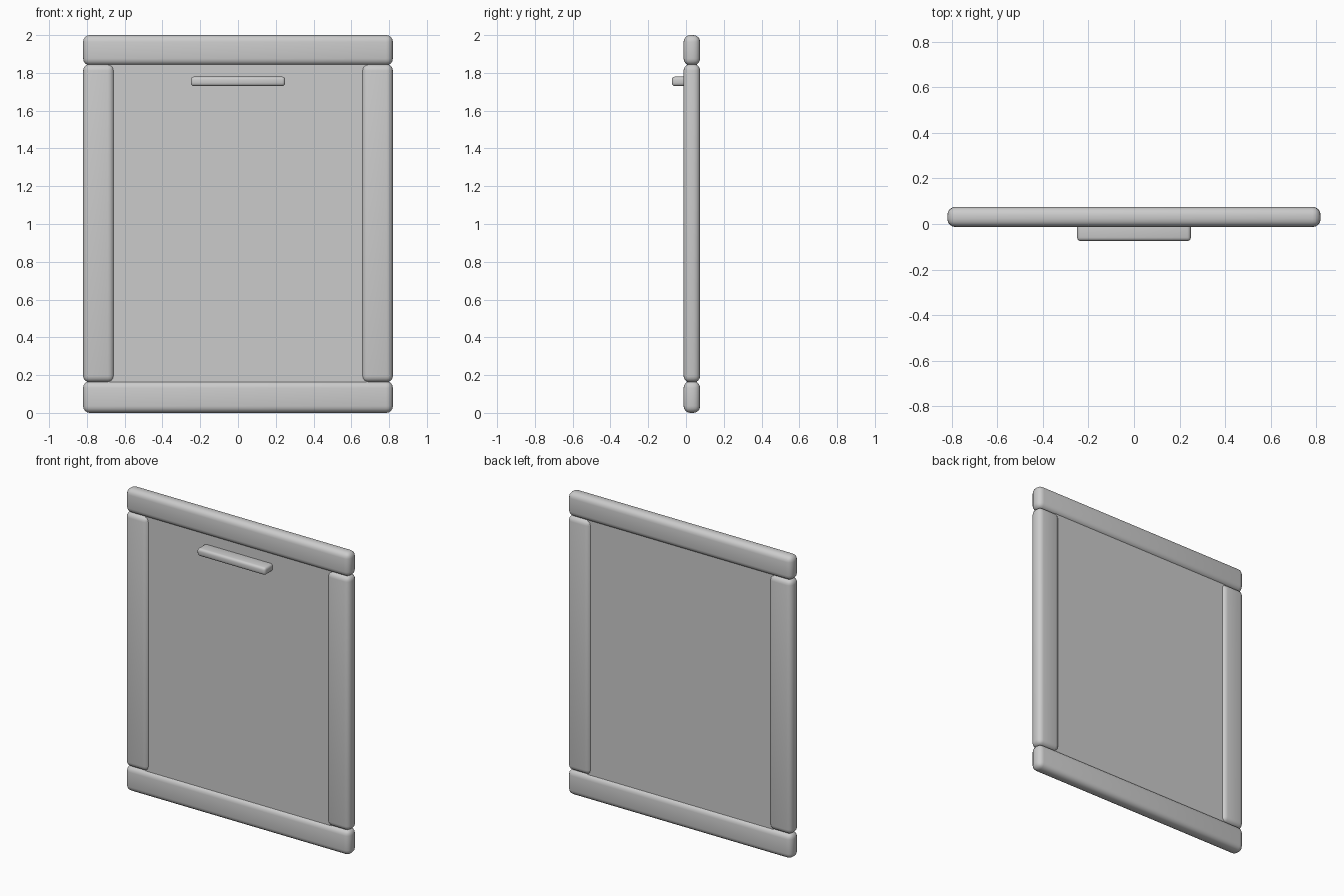
import bpy
import math

if "Cube" in bpy.data.objects:
    bpy.data.objects.remove(bpy.data.objects["Cube"])


def rounded_box(name, lo, hi, radius, segments=4):
    """Box between two corners with soft rounded edges."""
    centre = [(a + b) / 2 for a, b in zip(lo, hi)]
    bpy.ops.mesh.primitive_cube_add(size=1, location=centre)
    ob = bpy.context.object
    ob.name = name
    ob.scale = [b - a for a, b in zip(lo, hi)]
    bpy.ops.object.transform_apply(location=False, rotation=False, scale=True)
    if radius:
        mod = ob.modifiers.new("Round", 'BEVEL')
        mod.width = radius
        mod.segments = segments
        mod.limit_method = 'NONE'
        bpy.ops.object.shade_smooth()
    return ob


FRONT, BACK = -0.013, 0.075   # frame faces
HALF_W, INNER = 0.82, 0.655   # outer and inner half widths

# Top and bottom rails
for name, z0, z1 in (("top_rail", 1.84, 2.0), ("bottom_rail", 0.0, 0.168)):
    rounded_box(name, (-HALF_W, FRONT, z0), (HALF_W, BACK, z1), 0.036)

# Side stiles
for name, x0, x1 in (("left_stile", -HALF_W, -INNER), ("right_stile", INNER, HALF_W)):
    rounded_box(name, (x0, FRONT, 0.162), (x1, BACK, 1.846), 0.034)

# Recessed flat panel
rounded_box("door_panel", (-0.68, 0.005, 0.14), (0.68, 0.057, 1.87), 0)

# Handle bar on the front
rounded_box("handle", (-0.25, -0.075, 1.73), (0.25, 0.02, 1.78), 0.016, 3)
